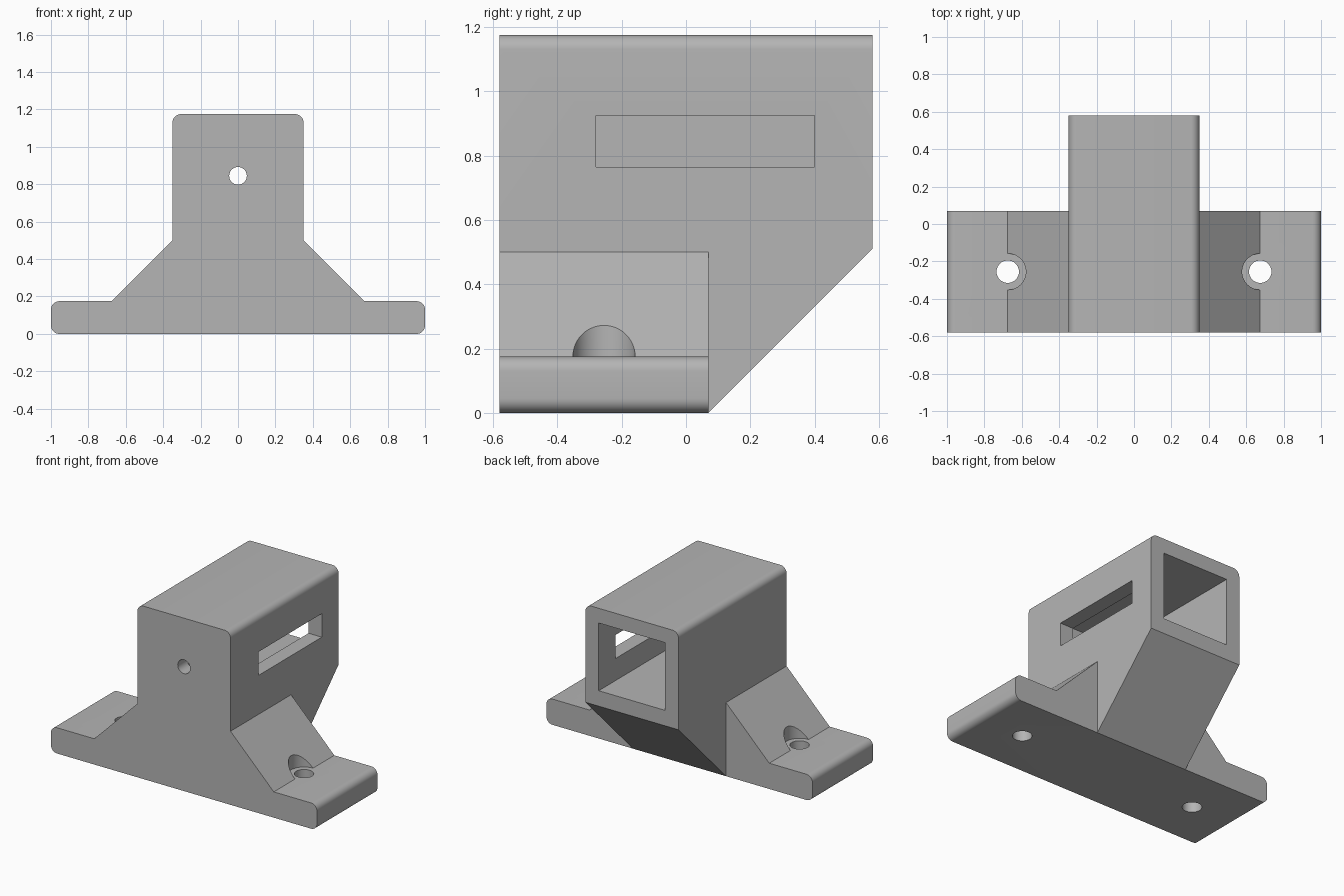
import bpy
import bmesh
from math import pi, sin, cos
from mathutils import Vector, Matrix

cube = bpy.data.objects.get("Cube")
if cube:
    bpy.data.objects.remove(cube, do_unlink=True)

grey = bpy.data.materials.new("plain grey")
grey.use_nodes = True
GREY = (0.46, 0.46, 0.46, 1)
grey.diffuse_color = GREY
grey.node_tree.nodes["Principled BSDF"].inputs["Base Color"].default_value = GREY

# Main dimensions
FRONT, BACK, FOOT_BACK = -0.58, 0.58, 0.07
HALF, HEIGHT, FOOT_TOP, GUSSET_TOP = 0.35, 1.175, 0.175, 0.5
GUSSET_X = HALF + GUSSET_TOP - FOOT_TOP
ROUND, WALL, CENTRE_Z = 0.045, 0.1, 0.845
BOLT_Y = -0.255


def prism(name, points, direction):
    """Extrude a closed outline of 3D points along a direction."""
    bm = bmesh.new()
    face = bm.faces.new([bm.verts.new(p) for p in points])
    new = bmesh.ops.extrude_face_region(bm, geom=[face])["geom"]
    verts = [v for v in new if isinstance(v, bmesh.types.BMVert)]
    bmesh.ops.translate(bm, vec=Vector(direction), verts=verts)
    bmesh.ops.recalc_face_normals(bm, faces=bm.faces)
    return finish(name, bm)


def box(name, low, high):
    x, y, z = low
    X, Y, Z = high
    return prism(name, [(x, y, z), (X, y, z), (X, Y, z), (x, Y, z)], (0, 0, Z - z))


def cylinder(name, centre, radius, depth, rotation=Matrix()):
    bm = bmesh.new()
    bmesh.ops.create_cone(bm, cap_ends=True, segments=48, radius1=radius,
                          radius2=radius, depth=depth,
                          matrix=Matrix.Translation(centre) @ rotation)
    return finish(name, bm)


def finish(name, bm):
    mesh = bpy.data.meshes.new(name)
    bm.to_mesh(mesh)
    bm.free()
    mesh.materials.append(grey)
    obj = bpy.data.objects.new(name, mesh)
    bpy.context.collection.objects.link(obj)
    return obj


def corner(x, z, start):
    """Quarter arc, counter-clockwise, around a rounded corner centre."""
    return [(x + ROUND * cos(start + pi / 2 * i / 8),
             z + ROUND * sin(start + pi / 2 * i / 8)) for i in range(9)]


def cut(target, cutter):
    cutter.hide_render = True
    mod = target.modifiers.new("cut", "BOOLEAN")
    mod.operation, mod.solver, mod.object = "DIFFERENCE", "EXACT", cutter
    bpy.context.view_layer.objects.active = target
    bpy.ops.object.modifier_apply(modifier=mod.name)
    bpy.data.objects.remove(cutter, do_unlink=True)


# Bracket: front outline with rounded foot ends and top corners
half = (corner(1 - ROUND, ROUND, -pi / 2) + corner(1 - ROUND, FOOT_TOP - ROUND, 0)
        + [(GUSSET_X, FOOT_TOP), (HALF, GUSSET_TOP)]
        + corner(HALF - ROUND, HEIGHT - ROUND, 0))
outline = half + [(-x, z) for x, z in reversed(half)]
bracket = prism("bracket", [(x, FRONT, z) for x, z in outline], (0, BACK - FRONT, 0))

# Sloped underside of the overhanging housing
reach = BACK - FOOT_BACK + 0.2
cut(bracket, prism("underside_cutter",
                   [(-1.1, FOOT_BACK - 0.1, -0.1), (-1.1, FOOT_BACK + reach, -0.1),
                    (-1.1, FOOT_BACK + reach, reach)], (2.2, 0, 0)))

# Foot ends short of the housing; bolt holes with round clearance above
for side in (-1, 1):
    inner, outer = sorted((side * HALF, side * 1.1))
    cut(bracket, box("foot_cutter", (inner, FOOT_BACK, -0.1), (outer, BACK + 0.1, 0.6)))
    cut(bracket, cylinder("clearance_cutter", (side * GUSSET_X, BOLT_Y, FOOT_TOP + 0.25),
                          0.097, 0.5))
    cut(bracket, cylinder("bolt_cutter", (side * GUSSET_X, BOLT_Y, 0.1), 0.06, 0.5))

# Rectangular pocket open at the back, slot in the left wall, front pin hole
cut(bracket, box("pocket_cutter", (WALL - HALF, FRONT + WALL, CENTRE_Z - 0.23),
                 (HALF - WALL, BACK + 0.1, CENTRE_Z + 0.23)))
cut(bracket, box("slot_cutter", (0.1, -0.28, CENTRE_Z - 0.08), (0.5, 0.4, CENTRE_Z + 0.08)))
cut(bracket, cylinder("pin_cutter", (0, FRONT, CENTRE_Z), 0.047, 0.4,
                      Matrix.Rotation(pi / 2, 4, "X")))

bpy.ops.object.select_all(action="DESELECT")
bracket.select_set(True)
bpy.context.view_layer.objects.active = bracket
bpy.ops.object.shade_smooth_by_angle(angle=pi / 6)
